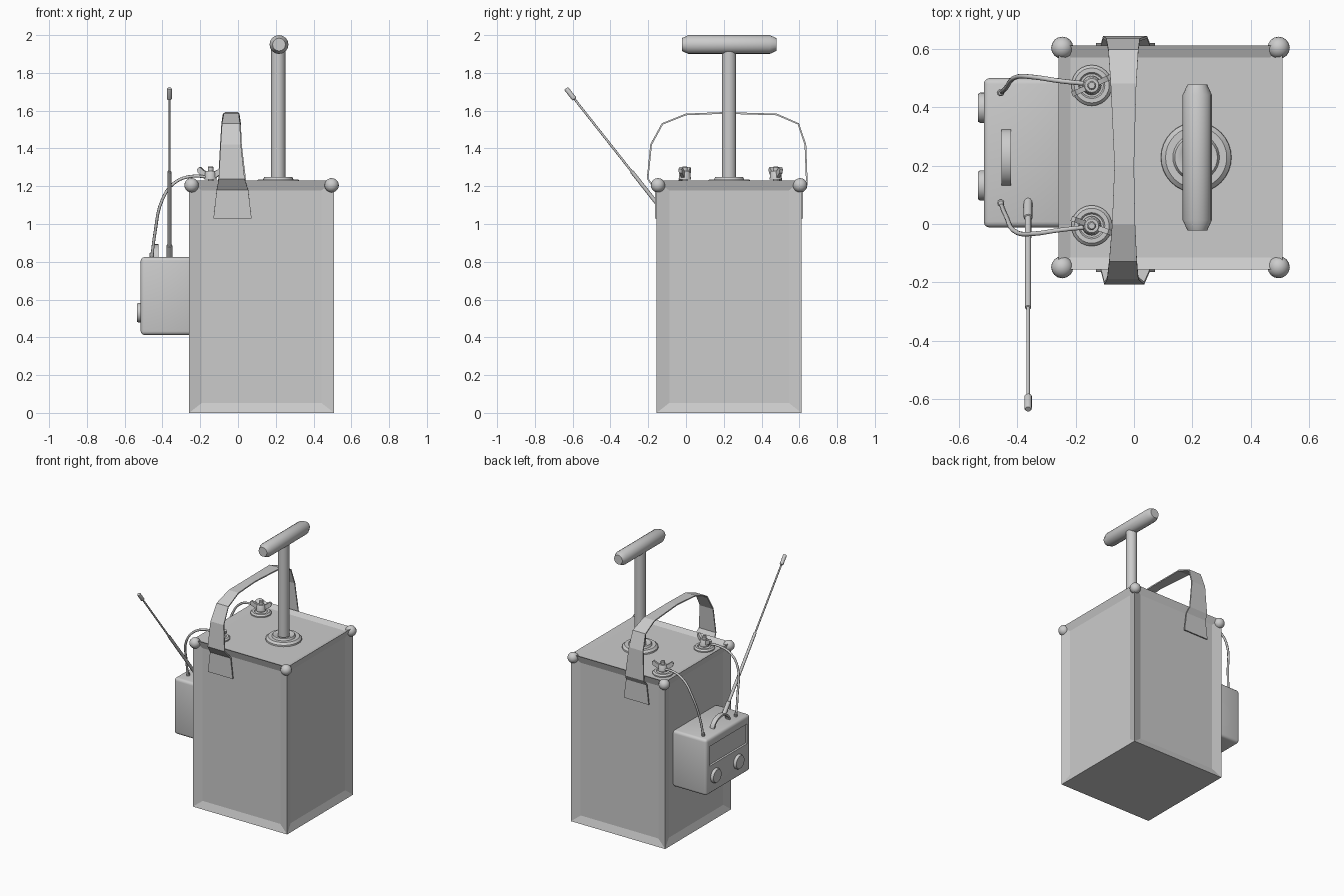
import bpy, bmesh, math
from mathutils import Vector, Matrix

if "Cube" in bpy.data.objects:
    bpy.data.objects.remove(bpy.data.objects["Cube"])

CX, CY = 0.125, 0.228          # centre of the crate
HALF, TOP = 0.384, 1.23


def finish(name, bm, smooth=True):
    bmesh.ops.recalc_face_normals(bm, faces=bm.faces[:])
    me = bpy.data.meshes.new(name)
    bm.to_mesh(me)
    bm.free()
    ob = bpy.data.objects.new(name, me)
    bpy.context.collection.objects.link(ob)
    if smooth:
        bpy.ops.object.select_all(action='DESELECT')
        ob.select_set(True)
        bpy.context.view_layer.objects.active = ob
        bpy.ops.object.shade_smooth_by_angle(angle=math.radians(35))
    return ob


def box_bm(lo, hi):
    lo, hi = Vector(lo), Vector(hi)
    bm = bmesh.new()
    bmesh.ops.create_cube(bm, size=1)
    size, mid = hi - lo, (hi + lo) / 2
    for v in bm.verts:
        v.co = Vector(a * b for a, b in zip(v.co, size)) + mid
    return bm


def lathe(name, profile, origin, axis=(0, 0, 1), sides=24):
    """Capped solid of revolution; profile = (radius, distance along axis)."""
    bm = bmesh.new()
    rot = Vector((0, 0, 1)).rotation_difference(Vector(axis)).to_matrix()
    rings = []
    for r, h in profile:
        ring = []
        for i in range(sides):
            a = 2 * math.pi * i / sides
            p = Vector((r * math.cos(a), r * math.sin(a), h))
            ring.append(bm.verts.new(rot @ p + Vector(origin)))
        rings.append(ring)
    for a, b in zip(rings, rings[1:]):
        for i in range(sides):
            j = (i + 1) % sides
            bm.faces.new((a[i], a[j], b[j], b[i]))
    bm.faces.new(rings[0][::-1])
    bm.faces.new(rings[-1])
    return finish(name, bm)


def tube(name, points, radius):
    cu = bpy.data.curves.new(name, 'CURVE')
    cu.dimensions = '3D'
    cu.bevel_depth = radius
    cu.bevel_resolution = 2
    cu.resolution_u = 5
    cu.use_fill_caps = True
    sp = cu.splines.new('BEZIER')
    sp.bezier_points.add(len(points) - 1)
    for bp, p in zip(sp.bezier_points, points):
        bp.co = p
        bp.handle_left_type = bp.handle_right_type = 'AUTO'
    ob = bpy.data.objects.new(name, cu)
    bpy.context.collection.objects.link(ob)
    bpy.ops.object.select_all(action='DESELECT')
    ob.select_set(True)
    bpy.context.view_layer.objects.active = ob
    bpy.ops.object.convert(target='MESH')
    return ob


# Crate with sunken panels on the four sides and the top
bm = box_bm((CX - HALF, CY - HALF, 0), (CX + HALF, CY + HALF, TOP))
bm.normal_update()
for f in [f for f in bm.faces if f.normal.z > -0.5]:
    n = f.normal.copy()
    is_top = n.z > 0.5
    bmesh.ops.inset_individual(bm, faces=[f], thickness=0.042 if is_top else 0.053,
                               depth=-0.018, use_even_offset=True)
    if not is_top:                       # side rails are a little wider
        for v in f.verts:
            if abs(n.x) > 0.5:
                v.co.y = CY + (v.co.y - CY) * 0.955
            else:
                v.co.x = CX + (v.co.x - CX) * 0.955
finish("crate", bm, smooth=False)

# Corner knobs
for sx in (-1, 1):
    for sy in (-1, 1):
        bm = bmesh.new()
        loc = (CX + sx * 0.371, CY + sy * 0.376, 1.205)
        bmesh.ops.create_uvsphere(bm, u_segments=16, v_segments=10, radius=0.038,
                                  matrix=Matrix.Translation(loc))
        finish("corner_knob", bm)

# Plunger
P = (0.213, CY, 0)
lathe("plunger_collar", [(0.122, 1.205), (0.12, 1.222), (0.105, 1.236), (0.08, 1.236),
                         (0.073, 1.25), (0.055, 1.25), (0.04, 1.24)], P, sides=32)
lathe("plunger_rod", [(0.038, 1.2), (0.038, 1.94)], P)
lathe("plunger_handle", [(0.034, -0.25), (0.05, -0.215), (0.05, 0.215), (0.034, 0.25)],
      (0.217, CY, 1.95), (0, 1, 0), sides=16)

# Carrying strap: (y, z, left x, right x)
rows = [(-0.160, 1.03, -0.13, 0.072), (-0.160, 1.18, -0.113, 0.054),
        (-0.203, 1.24, -0.102, 0.035), (-0.185, 1.42, -0.092, 0.015),
        (-0.125, 1.53, -0.085, 0.01), (0, 1.58, -0.075, 0.004),
        (0.20, 1.588, -0.067, 0.0), (0.48, 1.58, -0.08, 0.008),
        (0.595, 1.53, -0.088, 0.015), (0.632, 1.42, -0.095, 0.02),
        (0.640, 1.21, -0.106, 0.045), (0.616, 1.17, -0.113, 0.054),
        (0.616, 1.03, -0.13, 0.072)]
bm = bmesh.new()
pairs = [(bm.verts.new((l, y, z)), bm.verts.new((r, y, z))) for y, z, l, r in rows]
for (a, b), (c, d) in zip(pairs, pairs[1:]):
    bm.faces.new((a, b, d, c))
strap = finish("carrying_strap", bm, smooth=False)
mod = strap.modifiers.new("thickness", 'SOLIDIFY')
mod.thickness = 0.009
mod.offset = 0

# Radio case with rounded edges and a sunken dial window
bm = box_bm((-0.515, -0.012, 0.412), (-0.235, 0.5, 0.825))
bmesh.ops.bevel(bm, geom=bm.edges[:], offset=0.02, segments=3, profile=0.5, affect='EDGES')
bm.normal_update()
face = max((f for f in bm.faces if f.normal.x < -0.99), key=lambda f: f.calc_area())
mid = face.calc_center_median()
bmesh.ops.inset_individual(bm, faces=[face], thickness=0.03)
for v in face.verts:
    v.co.y = 0.465 if v.co.y > mid.y else 0.025
    v.co.z = 0.765 if v.co.z > mid.z else 0.62
bmesh.ops.inset_individual(bm, faces=[face], thickness=0.003, depth=-0.012)
finish("radio_case", bm)

# Radio dials
for y in (0.132, 0.398):
    lathe("radio_dial", [(0.052, -0.01), (0.052, 0.014), (0.047, 0.022)],
          (-0.513, y, 0.53), (-1, 0, 0))

# Radio grip: flat arched band
bm = bmesh.new()
N = 12
rings = []
for i in range(N + 1):
    a = math.pi * i / N
    ring = []
    for x, k in ((-0.455, 0), (-0.422, 0), (-0.422, -0.013), (-0.455, -0.013)):
        ring.append(bm.verts.new((x, 0.228 + (0.098 + k) * math.cos(a),
                                  0.815 + (0.078 + k) * math.sin(a))))
    rings.append(ring)
for a, b in zip(rings, rings[1:]):
    for i in range(4):
        j = (i + 1) % 4
        bm.faces.new((a[i], a[j], b[j], b[i]))
bm.faces.new(rings[0])
bm.faces.new(rings[-1])
finish("radio_grip", bm)

# Telescopic antenna
start, end = Vector((-0.363, 0.09, 0.80)), Vector((-0.363, -0.635, 1.718))
L = (end - start).length
lathe("antenna", [(0.015, 0), (0.015, 0.11), (0.011, 0.112), (0.010, L * 0.52), (0.006, L * 0.521),
                  (0.006, L - 0.075), (0.013, L - 0.07), (0.013, L - 0.006), (0.01, L)],
      start, end - start, sides=12)

# Terminals with wing nuts
wing = [(0.012, 1.238), (0.038, 1.25), (0.068, 1.27), (0.074, 1.29), (0.060, 1.302),
        (0.040, 1.285), (0.012, 1.272)]
for x, y, turn in ((-0.145, 0.475, 24), (-0.145, -0.006, -20)):
    o = (x, y, 0)
    lathe("terminal_base", [(0.07, 1.205), (0.07, 1.22), (0.06, 1.23), (0.045, 1.23),
                            (0.04, 1.224), (0.02, 1.224)], o)
    lathe("terminal_nut", [(0.033, 1.235), (0.028, 1.275), (0.024, 1.28)], o, sides=16)
    lathe("terminal_stud", [(0.015, 1.2), (0.015, 1.3), (0.011, 1.305)], o, sides=12)
    for side in (0, 180):
        bm = bmesh.new()
        f = bm.faces.new([bm.verts.new((r, -0.009, z)) for r, z in wing])
        ext = bmesh.ops.extrude_face_region(bm, geom=[f])["geom"]
        for v in ext:
            if isinstance(v, bmesh.types.BMVert):
                v.co.y += 0.018
        bm.transform(Matrix.Translation(o) @ Matrix.Rotation(math.radians(turn + side), 4, 'Z'))
        if not f.is_valid or len(bm.faces) < 9:
            bm.faces.new(bm.verts[:7])
        finish("terminal_wing", bm)

# Wires from radio to terminals
heights = [(-0.457, 0.815), (-0.44, 0.95), (-0.40, 1.13), (-0.34, 1.215), (-0.25, 1.252), (-0.13, 1.243)]
for ys in ((0.45, 0.465, 0.505, 0.503, 0.49, 0.478), (0.072, 0.03, -0.03, -0.033, -0.02, -0.008)):
    tube("wire", [(x, y, z) for (x, z), y in zip(heights, ys)], 0.008)
    lathe("wire_plug", [(0.012, 0.81), (0.012, 0.845), (0.008, 0.85)],
          (-0.457, ys[0], 0), sides=10)
